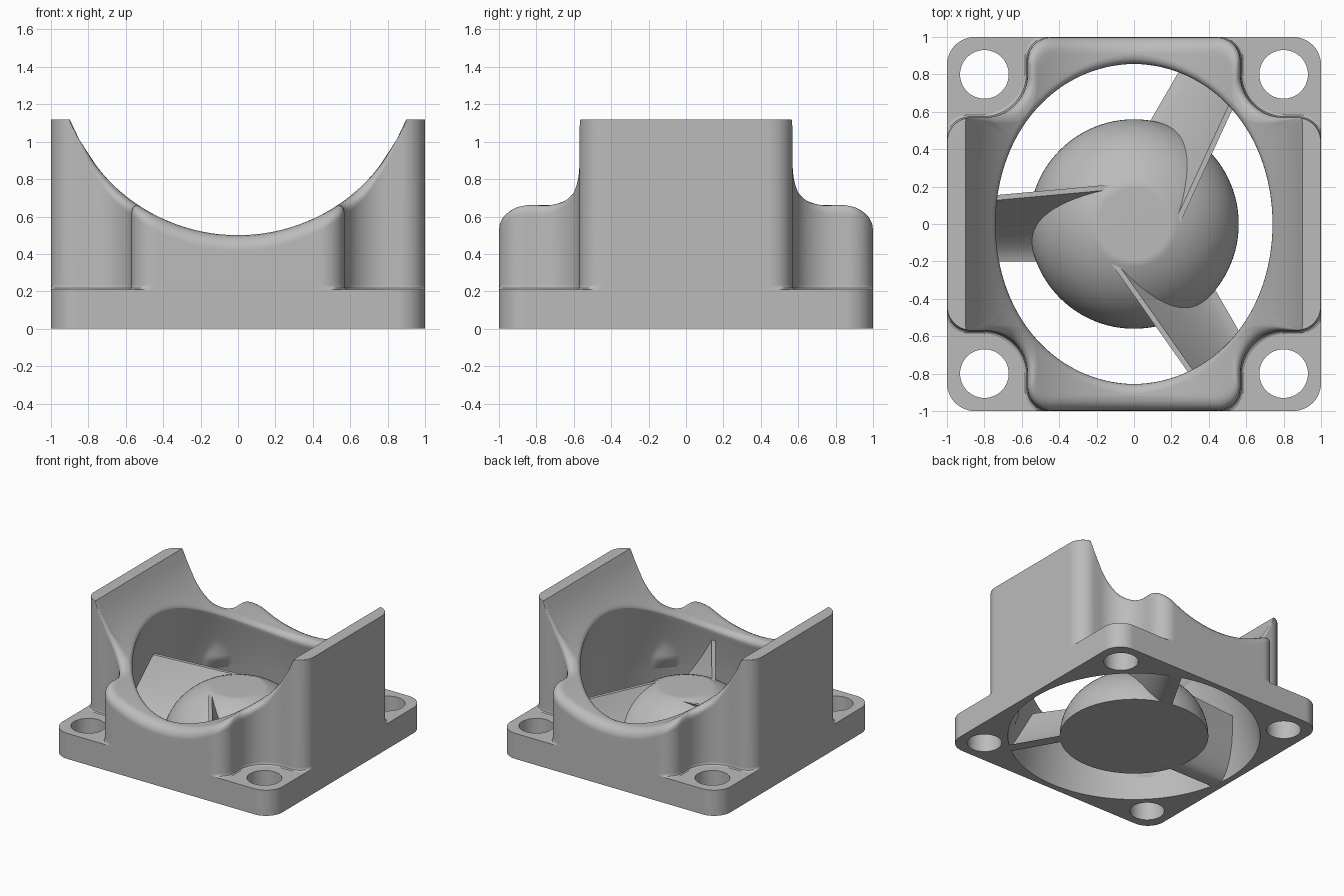
import bpy, bmesh
from math import sin, cos, pi, sqrt, atan2, hypot, radians
from mathutils import Matrix

cube = bpy.data.objects.get("Cube")
if cube:
    bpy.data.objects.remove(cube, do_unlink=True)

grey = bpy.data.materials.new("plain grey")
grey.use_nodes = True
COLOUR = (0.5, 0.5, 0.5, 1)
grey.diffuse_color = COLOUR
grey.node_tree.nodes["Principled BSDF"].inputs["Base Color"].default_value = COLOUR

BASE_H, WALL_H = 0.21, 1.12
SADDLE_R, SADDLE_Z = 0.963, 1.463


def make(name, bm):
    bmesh.ops.recalc_face_normals(bm, faces=bm.faces)
    mesh = bpy.data.meshes.new(name)
    bm.to_mesh(mesh)
    bm.free()
    mesh.materials.append(grey)
    obj = bpy.data.objects.new(name, mesh)
    bpy.context.collection.objects.link(obj)
    return obj


def activate(obj):
    bpy.ops.object.select_all(action='DESELECT')
    obj.select_set(True)
    bpy.context.view_layer.objects.active = obj


def smooth(obj, angle=35):
    activate(obj)
    bpy.ops.object.shade_smooth_by_angle(angle=radians(angle))
    obj.modifiers.new("even_shading", 'WEIGHTED_NORMAL').keep_sharp = True


def loft(loops, caps=False, closed=False):
    """Join rings of points with quads."""
    bm = bmesh.new()
    rings = [[bm.verts.new(p) for p in loop] for loop in loops]
    pairs = list(zip(rings, rings[1:]))
    if closed:
        pairs.append((rings[-1], rings[0]))
    for a, b in pairs:
        for i in range(len(a)):
            j = (i + 1) % len(a)
            bm.faces.new((a[i], a[j], b[j], b[i]))
    if caps:
        bm.faces.new(rings[0])
        bm.faces.new(rings[-1])
    return bm


def arc(cx, cy, r, start, end, n=12):
    return [(cx + r * cos(radians(start + (end - start) * i / n)),
             cy + r * sin(radians(start + (end - start) * i / n))) for i in range(n + 1)]


def circle(r, z, x=0, y=0, n=64):
    return [(x + r * cos(2 * pi * i / n), y + r * sin(2 * pi * i / n), z) for i in range(n)]


def four_turns(points):
    out = []
    for k in range(4):
        c, s = round(cos(k * pi / 2)), round(sin(k * pi / 2))
        out += [(c * x - s * y, s * x + c * y) for x, y in points]
    return out


def bore(z):
    return 0.95 - 0.16 * z - 0.11 * z * z


def saddle(x):
    return min(WALL_H, SADDLE_Z - sqrt(max(0, SADDLE_R ** 2 - x * x)))


# Mounting plate with tapered opening and four screw holes
plan = four_turns(arc(0.85, 0.85, 0.15, 0, 90))
base = make("base_plate", loft([[(x, y, z) for x, y in plan] for z in (0, BASE_H)], caps=True))
cutters = [make("opening_cutter", loft([circle(0.95 - 0.183 * z, z, n=160) for z in (-0.1, 0.4)], caps=True))]
for sx in (-1, 1):
    for sy in (-1, 1):
        cutters.append(make("hole_cutter", loft(
            [circle(0.13, z, 0.8 * sx, 0.8 * sy, 48) for z in (-0.1, 0.4)], caps=True)))
for cutter in cutters:
    cutter.hide_render = True
    mod = base.modifiers.new("cut", 'BOOLEAN')
    mod.operation, mod.solver, mod.object = 'DIFFERENCE', 'EXACT', cutter
    activate(base)
    bpy.ops.object.modifier_apply(modifier=mod.name)
    bpy.data.objects.remove(cutter, do_unlink=True)
smooth(base)


# Saddle-topped housing: one radial wall section per outline point
def wall_section(px, py):
    R, ang = hypot(px, py), atan2(py, px)
    c, s = cos(ang), sin(ang)
    f = max(0.004, 0.08 * min(1, (0.92 - abs(px)) / 0.25))
    g = 0.05 * (1 - 0.7 * abs(c))
    q = 0.8
    for _ in range(40):
        q = 0.5 * (q + bore(saddle(q * c) - g))
    crease = 0.9 / max(abs(c), 0.01)
    crease = min(crease, R - f - 0.002) if crease < R else R - f - 0.2 * (R - f - q - g)
    # foot fillet and outer face
    sec = [(R + 0.025, BASE_H - 0.001), (R + 0.008, 0.217), (R, 0.235)]
    # rounded outer edge
    for i in range(6):
        a = i * pi / 10
        r = R - f * (1 - cos(a))
        sec.append((r, saddle(r * c) - f * (1 - sin(a))))
    # saddle surface
    for i in range(6):
        r = crease + (q + g - crease) * i / 6
        sec.append((r, saddle(r * c)))
    # rounded inner rim
    for i in range(6):
        a = i * pi / 10
        r = q + g * (1 - sin(a))
        sec.append((r, saddle(r * c) - g * (1 - cos(a))))
    # tapered bore, kept clear of the corner recesses
    top = sec[-1][1]
    for i in range(1, 11):
        z = top + (0.25 - top) * i / 10
        sec.append((min(bore(z), R - 0.03), z))
    sec.append((bore(0.17), 0.17))
    clamp = lambda v: max(-1, min(1, v))
    return [(clamp(r * c), clamp(r * s), z) for r, z in sec]


flat = [(1, -0.44 + 0.88 * i / 20) for i in range(20)]
outline = four_turns(flat + arc(0.87, 0.44, 0.13, 0, 90)
                     + arc(0.8, 0.8, 0.23, 270, 180, 20)
                     + arc(0.44, 0.87, 0.13, 0, 90)[:-1])
sections = [wall_section(x, y) for x, y in outline]
housing = make("housing_wall", loft(list(zip(*sections)), closed=True))
smooth(housing)

# Domed hub with a flat top
end = 1.225
hub_rings = [circle(0.56 * cos(end * i / 16), 0.478 * sin(end * i / 16), n=96) for i in range(17)]
smooth(make("hub", loft(hub_rings, caps=True)))

# Three curved vanes joining hub and housing
front_side = [(0.115 - 0.315 * t, 0.43 * (1 - t) ** 1.6) for t in [i / 10 for i in range(11)]]
back_side = [(y + 0.028 + 0.05 * (1 - z / 0.43), z) for y, z in reversed(front_side)]
vane_profile = front_side + back_side


def vane_ring(t):
    ring = []
    for y, z in vane_profile:
        yy = y + 0.07 * (1 - t) * z / 0.43
        x_end = sqrt((bore(z) + 0.015) ** 2 - yy * yy)
        ring.append((-(0.1 + (x_end - 0.1) * t), yy, z))
    return ring


for k, label in enumerate(("left_side_vane", "back_vane", "front_vane")):
    bm = loft([vane_ring(i / 8) for i in range(9)], caps=True)
    bm.transform(Matrix.Rotation(-k * 2 * pi / 3, 4, 'Z'))
    smooth(make(label, bm))
